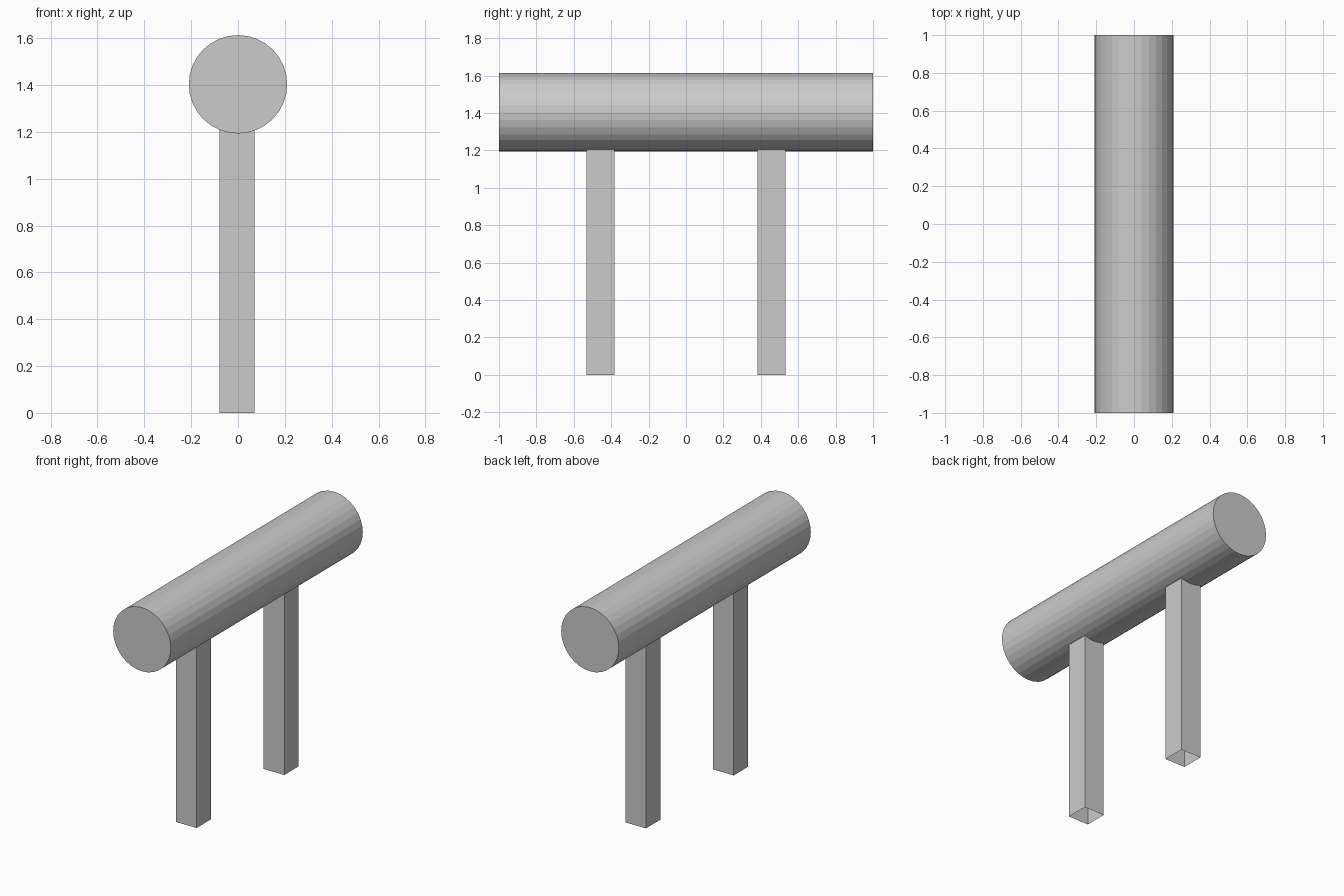
import bpy
import bmesh
from math import pi
from mathutils import Matrix

cube = bpy.data.objects.get("Cube")
if cube:
    bpy.data.objects.remove(cube, do_unlink=True)

grey = bpy.data.materials.new("light grey")
grey.use_nodes = True
colour = (0.6, 0.6, 0.6, 1)
grey.diffuse_color = colour
grey.node_tree.nodes["Principled BSDF"].inputs["Base Color"].default_value = colour


def add_object(name, bm):
    mesh = bpy.data.meshes.new(name)
    bm.to_mesh(mesh)
    bm.free()
    mesh.materials.append(grey)
    obj = bpy.data.objects.new(name, mesh)
    bpy.context.collection.objects.link(obj)
    return obj


# Horizontal faceted beam running front to back
RADIUS, AXIS_Z = 0.21, 1.403
bm = bmesh.new()
bmesh.ops.create_cone(
    bm, cap_ends=True, segments=32, radius1=RADIUS, radius2=RADIUS, depth=2,
    matrix=Matrix.Translation((0, 0, AXIS_Z)) @ Matrix.Rotation(pi / 2, 4, "X"))
add_object("beam", bm)


# Hollow square legs, open at the foot and where they meet the beam
LEG_WIDTH, LEG_HEIGHT, LEG_X = 0.15, 1.21, -0.005


def add_leg(name, y):
    bm = bmesh.new()
    bmesh.ops.create_cube(
        bm, size=1,
        matrix=Matrix.Translation((LEG_X, y, LEG_HEIGHT / 2))
        @ Matrix.Diagonal((LEG_WIDTH, LEG_WIDTH, LEG_HEIGHT, 1)))
    bm.normal_update()
    ends = [f for f in bm.faces if abs(f.normal.z) > 0.5]
    bmesh.ops.delete(bm, geom=ends, context="FACES_ONLY")
    add_object(name, bm)


add_leg("front_leg", -0.457)
add_leg("back_leg", 0.457)
